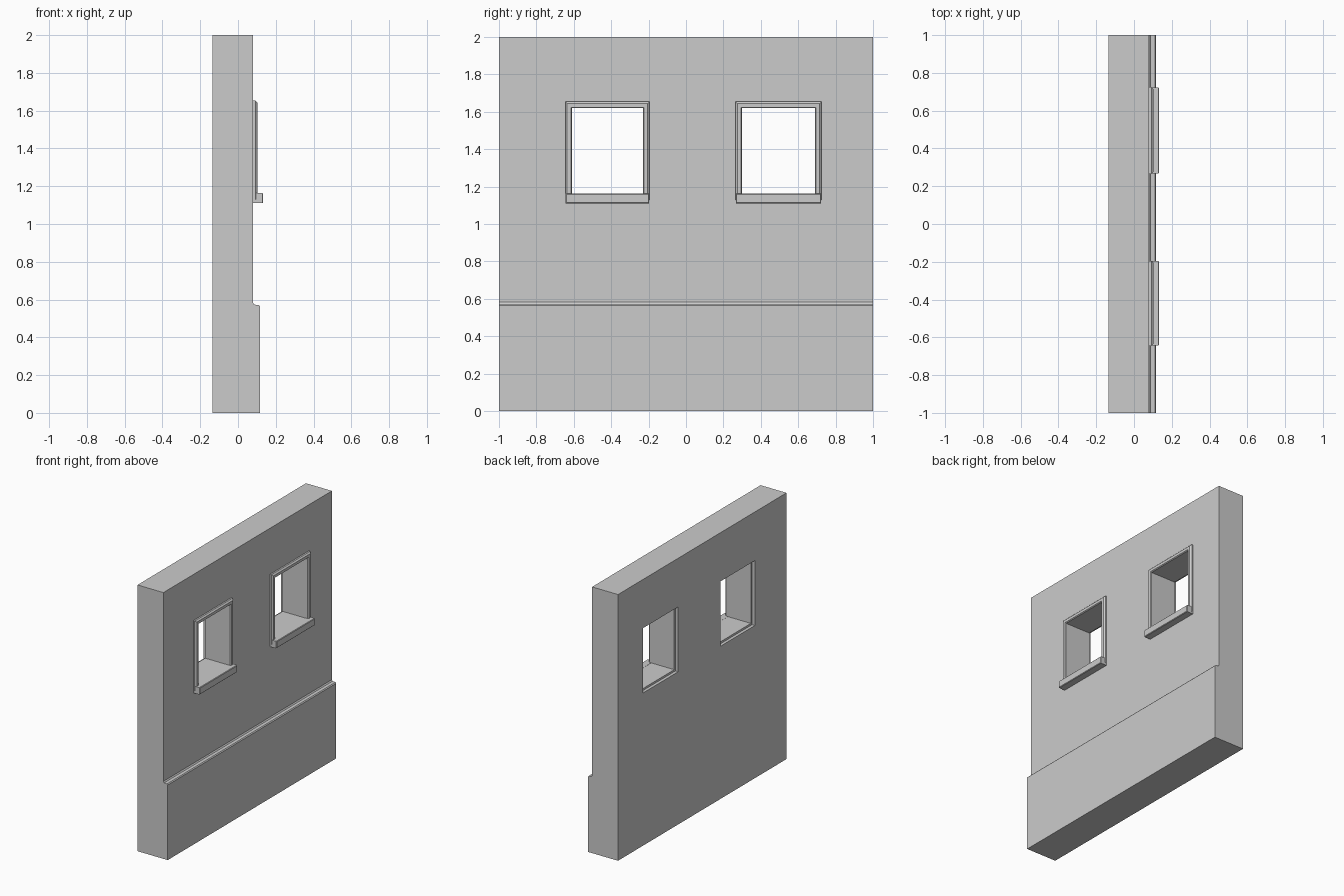
import bpy, bmesh

if "Cube" in bpy.data.objects:
    bpy.data.objects.remove(bpy.data.objects["Cube"])


def add_object(name, bm):
    bmesh.ops.recalc_face_normals(bm, faces=bm.faces)
    mesh = bpy.data.meshes.new(name)
    bm.to_mesh(mesh)
    bm.free()
    obj = bpy.data.objects.new(name, mesh)
    bpy.context.collection.objects.link(obj)
    return obj


def box(name, x0, x1, y0, y1, z0, z1, bevel=0):
    bm = bmesh.new()
    bmesh.ops.create_cube(bm, size=1)
    for v in bm.verts:
        v.co = ((x0 + x1) / 2 + v.co.x * (x1 - x0),
                (y0 + y1) / 2 + v.co.y * (y1 - y0),
                (z0 + z1) / 2 + v.co.z * (z1 - z0))
    if bevel:
        edges = [e for e in bm.edges if all(v.co.x > x1 - 1e-5 for v in e.verts)]
        bmesh.ops.bevel(bm, geom=edges, offset=bevel, segments=1, affect='EDGES')
    return add_object(name, bm)


def extrude_y(name, profile, y0, y1):
    bm = bmesh.new()
    face = bm.faces.new([bm.verts.new((x, y0, z)) for x, z in profile])
    ext = bmesh.ops.extrude_face_region(bm, geom=[face], use_keep_orig=True)
    for v in ext["geom"]:
        if isinstance(v, bmesh.types.BMVert):
            v.co.y = y1
    return add_object(name, bm)


def window_ring(name, profile, y0, y1, z0, z1):
    # mitred sweep of (outward offset, x) profile around the opening
    bm = bmesh.new()
    corners = [(y0, z0, -1, -1), (y1, z0, 1, -1), (y1, z1, 1, 1), (y0, z1, -1, 1)]
    rings = [[bm.verts.new((x, y + sy * o, z + sz * o)) for o, x in profile]
             for y, z, sy, sz in corners]
    n = len(profile)
    for c in range(4):
        a, b = rings[c], rings[(c + 1) % 4]
        for i in range(n):
            j = (i + 1) % n
            bm.faces.new((a[i], a[j], b[j], b[i]))
    return add_object(name, bm)


# Wall with thicker base and a sloped, chamfered ledge
wall = extrude_y("wall", [(-0.135, 0), (0.116, 0), (0.116, 0.564), (0.110, 0.571),
                          (0.087, 0.573), (0.080, 0.582), (0.080, 2), (-0.135, 2)], -1, 1)

# Frame section: lining through the wall plus chamfered outer casing
section = [(0, -0.112), (0, 0.095), (0.005, 0.102), (0.025, 0.102),
           (0.035, 0.092), (0.035, 0.078), (0.015, 0.078), (0.015, -0.112)]
Z0, Z1, GAP = 1.162, 1.619, 0.015

for tag, y0, y1 in (("left", -0.61, -0.23), ("right", 0.30, 0.69)):
    # Opening
    cutter = box("opening_cutter_" + tag, -0.4, 0.4, y0 - GAP, y1 + GAP, Z0 - GAP, Z1 + GAP)
    cutter.hide_render = True
    cutter.display_type = 'WIRE'
    cut = wall.modifiers.new("opening_" + tag, 'BOOLEAN')
    cut.operation = 'DIFFERENCE'
    cut.solver = 'EXACT'
    cut.object = cutter
    # Frame and projecting sill
    window_ring("window_frame_" + tag, section, y0, y1, Z0, Z1)
    box("window_sill_" + tag, 0.078, 0.133, y0 - 0.033, y1 + 0.033, 1.11, 1.163, 0.004)
